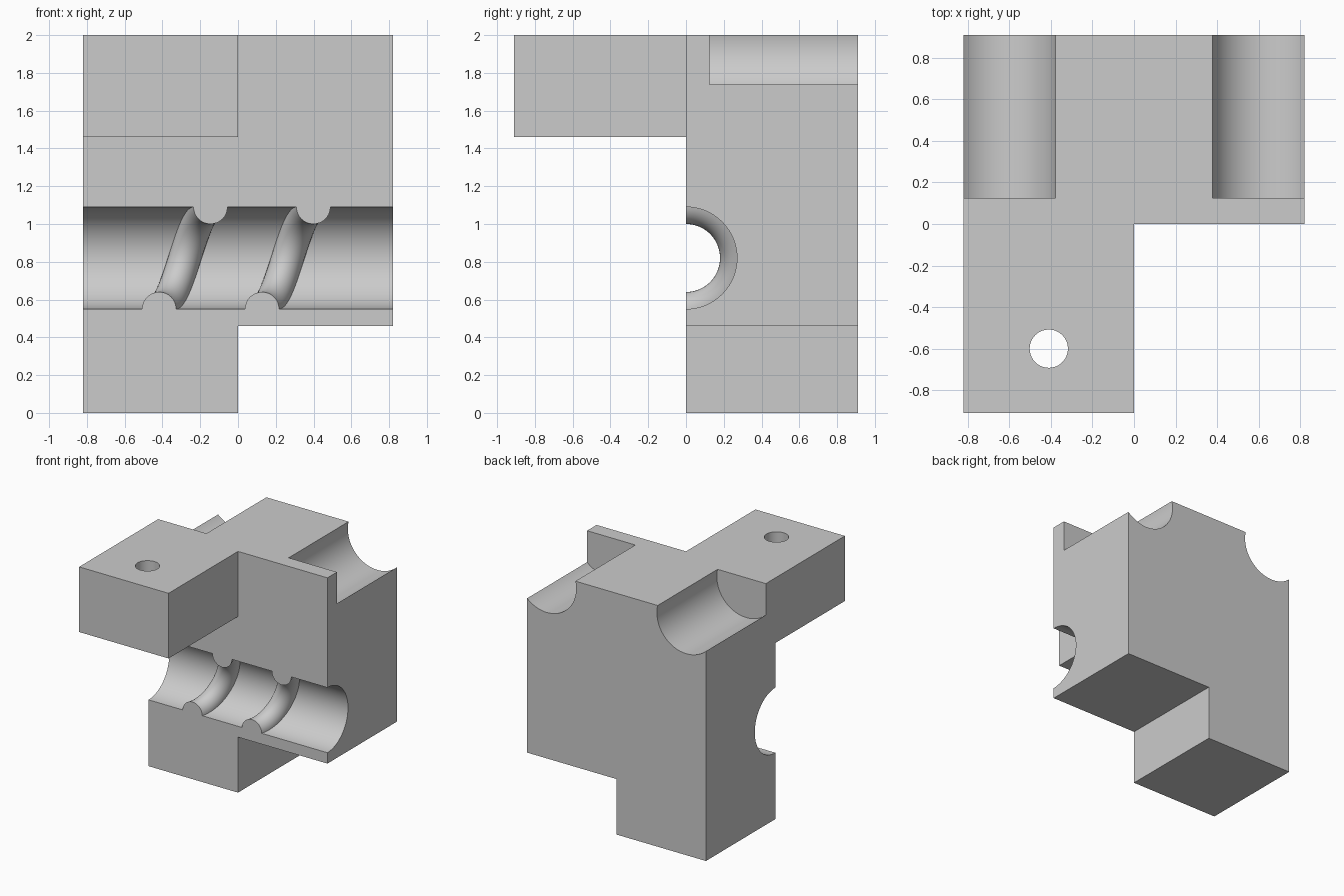
import bpy, bmesh
from math import pi, sin, cos
from mathutils import Matrix, Vector

cube = bpy.data.objects.get("Cube")
if cube:
    bpy.data.objects.remove(cube, do_unlink=True)

W, D, H = 0.82, 0.91, 2.0        # half width, depth, height
BORE_R, BORE_Z = 0.27, 0.82      # half-round channel across the front
RIDGE_R, PITCH = 0.09, 0.545     # spiral ridge inside the channel

grey = bpy.data.materials.new("light grey")
grey.use_nodes = True
colour = (0.6, 0.6, 0.6, 1)
grey.diffuse_color = colour
grey.node_tree.nodes["Principled BSDF"].inputs["Base Color"].default_value = colour


def make_object(name, bm):
    bmesh.ops.recalc_face_normals(bm, faces=bm.faces[:])
    mesh = bpy.data.meshes.new(name)
    bm.to_mesh(mesh)
    bm.free()
    mesh.materials.append(grey)
    obj = bpy.data.objects.new(name, mesh)
    bpy.context.collection.objects.link(obj)
    return obj


def prism(name, outline, y0, y1):
    """Extrude an x-z outline from y0 to y1."""
    bm = bmesh.new()
    face = bm.faces.new([bm.verts.new((x, y0, z)) for x, z in outline])
    extruded = bmesh.ops.extrude_face_region(bm, geom=[face])["geom"]
    verts = [v for v in extruded if isinstance(v, bmesh.types.BMVert)]
    bmesh.ops.translate(bm, verts=verts, vec=(0, y1 - y0, 0))
    return make_object(name, bm)


def rod(name, start, end, radius):
    """Cylinder between two points."""
    a, b = Vector(start), Vector(end)
    turn = (b - a).to_track_quat('Z', 'Y').to_matrix().to_4x4()
    bm = bmesh.new()
    bmesh.ops.create_cone(bm, cap_ends=True, segments=64, radius1=radius,
                          radius2=radius, depth=(b - a).length,
                          matrix=Matrix.Translation((a + b) / 2) @ turn)
    return make_object(name, bm)


def combine(target, tool, operation):
    tool.hide_render = True
    mod = target.modifiers.new("combine", 'BOOLEAN')
    mod.operation, mod.solver, mod.object = operation, 'EXACT', tool
    bpy.context.view_layer.objects.active = target
    bpy.ops.object.modifier_apply(modifier=mod.name)
    bpy.data.objects.remove(tool, do_unlink=True)


def shade(obj):
    bpy.ops.object.select_all(action='DESELECT')
    obj.select_set(True)
    bpy.context.view_layer.objects.active = obj
    bpy.ops.object.shade_smooth_by_angle(angle=pi / 6)


# Main block with its stepped leg, and the forward arm
block = prism("nut_block", [(-W, 0), (0, 0), (0, 0.46), (W, 0.46), (W, H), (-W, H)], 0, D)
arm = prism("arm", [(-W, 1.46), (0, 1.46), (0, H), (-W, H)], -D, 0.05)
combine(block, arm, 'UNION')

# Channel, arm hole and the two top grooves
cutters = [
    rod("channel_cutter", (-1, 0, BORE_Z), (1, 0, BORE_Z), BORE_R),
    rod("hole_cutter", (-0.41, -0.6, 1.3), (-0.41, -0.6, 2.2), 0.092),
]
for side in (-1, 1):
    cutters.append(rod("groove_cutter", (side * 0.64, 0.125, 1.94),
                       (side * 0.64, 1.1, 1.94), BORE_R))
for cutter in cutters:
    combine(block, cutter, 'DIFFERENCE')
shade(block)


def ridge(name, x_start):
    """Half-turn of a round thread, climbing along x from bottom to top."""
    steps, sides = 48, 16
    bm = bmesh.new()
    rings = []
    for i in range(steps + 1):
        t = pi * i / steps
        x_mid = x_start + PITCH * t / (2 * pi)
        section = [(RIDGE_R * cos(pi * k / sides), BORE_R - RIDGE_R * sin(pi * k / sides))
                   for k in range(sides + 1)]
        section += [(-RIDGE_R, BORE_R + 0.005), (RIDGE_R, BORE_R + 0.005)]
        rings.append([bm.verts.new((x_mid + dx, r * sin(t), BORE_Z - r * cos(t)))
                      for dx, r in section])
    n = len(rings[0])
    for a, b in zip(rings, rings[1:]):
        for k in range(n):
            bm.faces.new((a[k], a[(k + 1) % n], b[(k + 1) % n], b[k]))
    bm.faces.new(rings[0])
    bm.faces.new(rings[-1])
    return make_object(name, bm)


# Thread ridges in the channel
for number, x in enumerate((-0.418, 0.127), 1):
    shade(ridge(f"thread_ridge_{number}", x))
